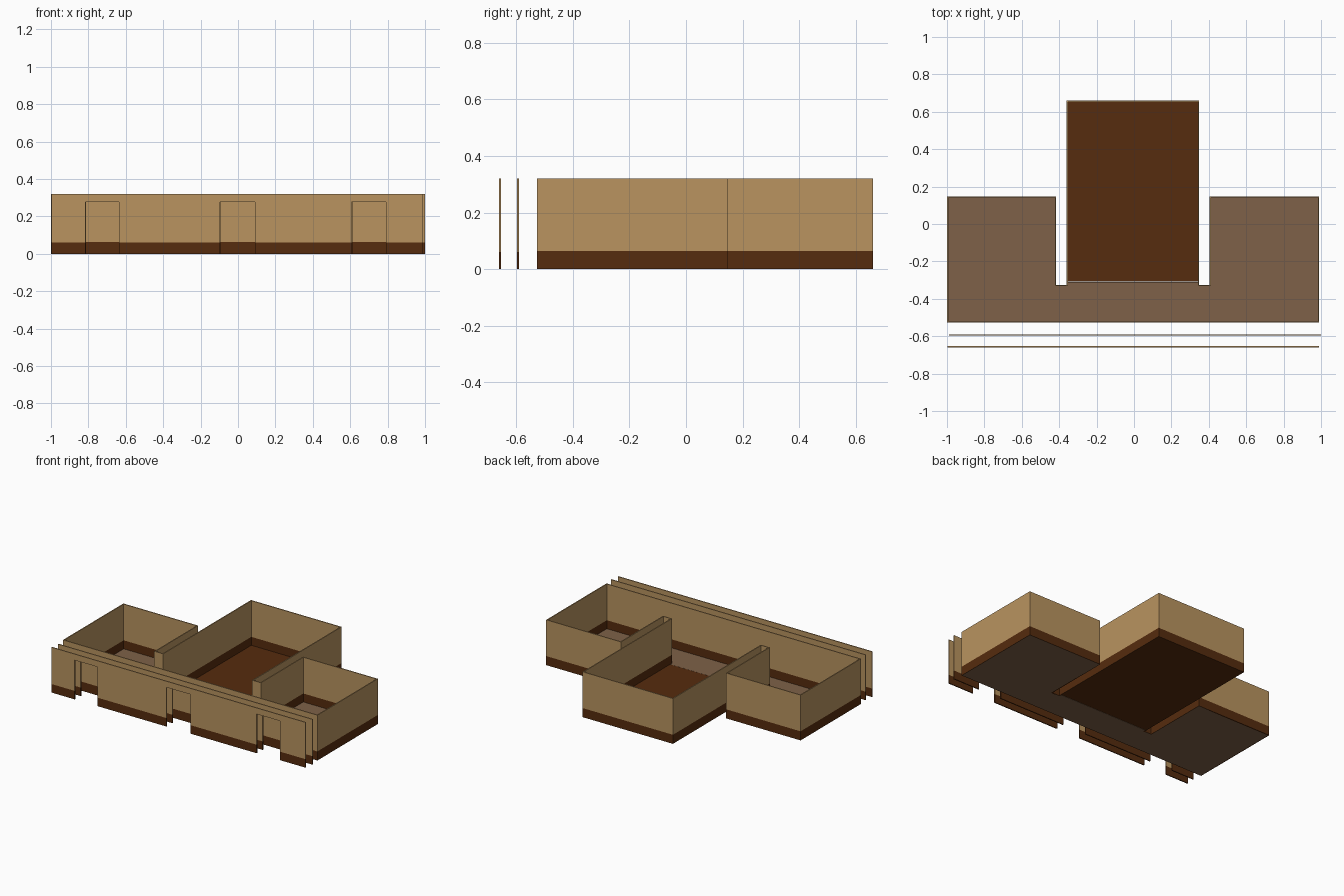
import bpy
from mathutils import Vector

if "Cube" in bpy.data.objects:
    bpy.data.objects.remove(bpy.data.objects["Cube"])

T = 0.007        # wall thickness
H = 0.32         # wall height
DOOR_H = 0.277   # door opening height


def material(name, rgb):
    m = bpy.data.materials.new(name)
    m.diffuse_color = (*rgb, 1)
    m.use_nodes = True
    m.node_tree.nodes["Principled BSDF"].inputs["Base Color"].default_value = m.diffuse_color
    return m


TAN = material("wall_tan", (0.486, 0.296, 0.117))
DARK = material("dark_wood", (0.093, 0.025, 0.0044))
BROWN = material("floor_brown", (0.209, 0.120, 0.065))


def make(name, verts, faces, mat):
    me = bpy.data.meshes.new(name)
    me.from_pydata(verts, [], faces)
    me.materials.append(mat)
    ob = bpy.data.objects.new(name, me)
    bpy.context.collection.objects.link(ob)
    return ob


def prism(name, outline, depth, mat):
    """Extrude a planar counter-clockwise 3D outline by -depth vector order."""
    n = len(outline)
    a = [Vector(p) for p in outline]
    b = [p + Vector(depth) for p in a]
    faces = [tuple(range(n))[::-1], tuple(range(n, 2 * n))]
    faces += [(i, (i + 1) % n, n + (i + 1) % n, n + i) for i in range(n)]
    return make(name, a + b, faces, mat)


def inset(outline, t):
    """Offset a counter-clockwise right-angled outline inwards."""
    out = []
    for i, p in enumerate(outline):
        p = Vector(p)
        d1 = (p - Vector(outline[i - 1])).normalized()
        d2 = (Vector(outline[(i + 1) % len(outline)]) - p).normalized()
        out.append(p + t * (Vector((-d1.y, d1.x)) + Vector((-d2.y, d2.x))))
    return out


def ring(name, outline, z0, z1, mat):
    """Closed wall following an outline."""
    n = len(outline)
    inner = inset(outline, T)
    loops = [(outline, z0), (outline, z1), (inner, z1), (inner, z0)]
    verts = [(p[0], p[1], z) for lp, z in loops for p in lp]
    faces = []
    for k in range(4):
        for i in range(n):
            j, k2 = (i + 1) % n, (k + 1) % 4
            faces.append((k * n + i, k * n + j, k2 * n + j, k2 * n + i))
    return make(name, verts, faces, mat)


# Room outline: hallway, two side rooms and a deep middle room
plan = [(-1, -.527), (.99, -.527), (.99, .148), (.405, .148), (.405, -.325),
        (.348, -.325), (.348, .66), (-.36, .66), (-.36, -.325),
        (-.416, -.325), (-.416, .148), (-1, .148)]
ring("room_skirting", plan, 0, 0.064, DARK)
ring("room_walls", plan, 0.064, H, TAN)

# Floors, tucked just inside the walls
MID = -0.308
side = [(-1, -.527), (.99, -.527), (.99, .148), (.405, .148), (.405, -.325),
        (.348, -.325), (.348, MID), (-.36, MID), (-.36, -.325),
        (-.416, -.325), (-.416, .148), (-1, .148)]
prism("hall_floor", [(*p, 0.0) for p in inset(side, 0.002)], (0, 0, 0.004), BROWN)
prism("middle_floor", [(-.358, MID, 0), (.346, MID, 0), (.346, .658, 0), (-.358, .658, 0)],
      (0, 0, 0.0045), DARK)


# Free-standing front panels with three door openings each
def door_panel(name, x0, x1, y, shift):
    doors = [(a + shift, b + shift) for a, b in ((-.815, -.635), (-.097, .09), (.608, .79))]
    s = 0.06
    prof = [(x0, s)]
    edges = [x0]
    for a, b in doors:
        prof += [(a, s), (a, DOOR_H), (b, DOOR_H), (b, s)]
        edges += [a, b]
    edges.append(x1)
    prof += [(x1, s), (x1, H), (x0, H)]
    # profile runs counter-clockwise seen from the front, extruded forward
    prism(name, [(x, y + T, z) for x, z in prof], (0, -T, 0), TAN)
    for i in range(0, len(edges), 2):
        a, b = edges[i], edges[i + 1]
        prism(f"{name}_skirting_{i // 2 + 1}",
              [(a, y + T, 0), (b, y + T, 0), (b, y + T, s), (a, y + T, s)], (0, -T, 0), DARK)


door_panel("outer_door_panel", -0.997, 0.99, -0.66, 0)
door_panel("inner_door_panel", -0.99, 1.0, -0.597, 0.003)
